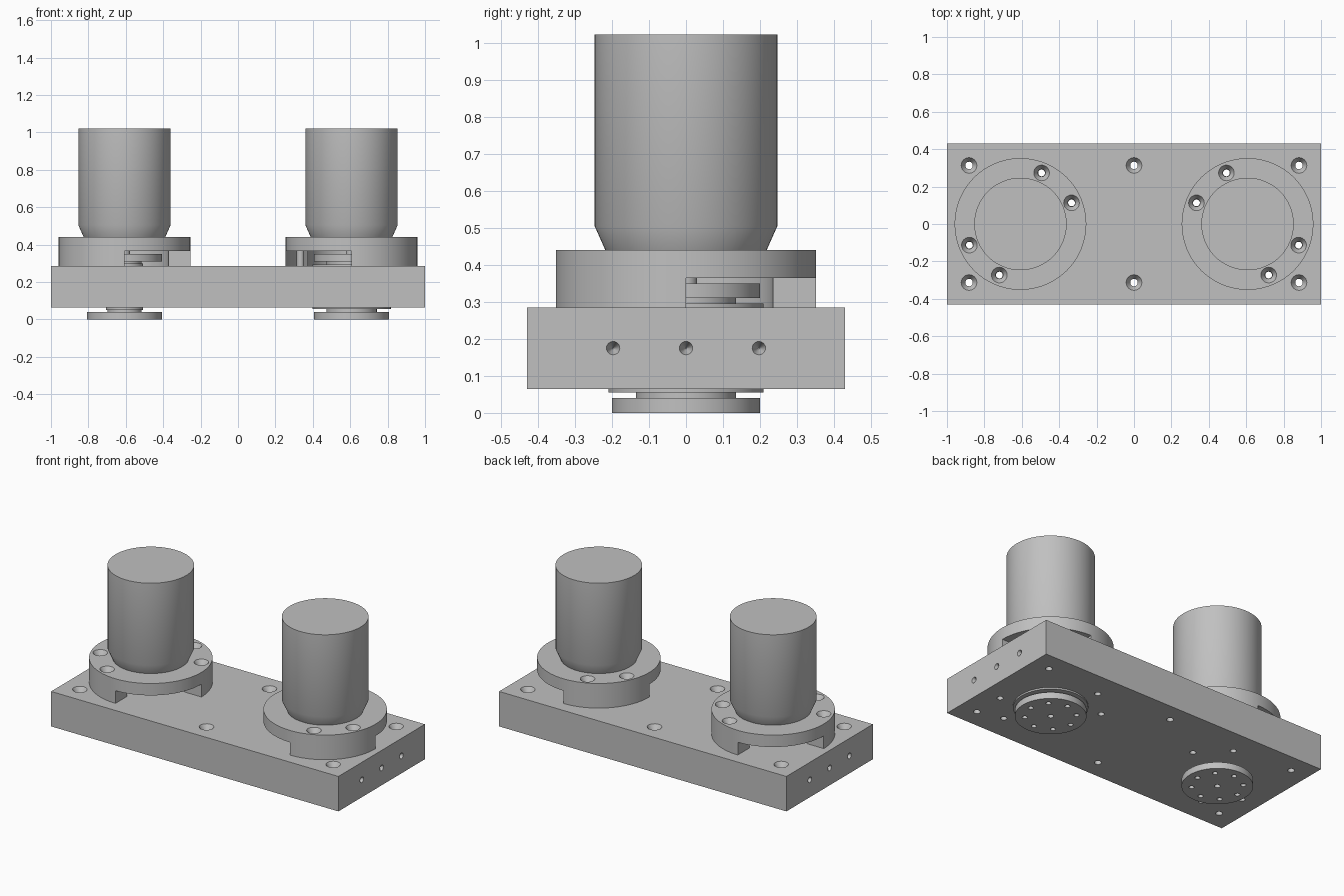
import bpy, bmesh
from math import cos, sin, pi, radians
from mathutils import Matrix, Vector

cube = bpy.data.objects.get("Cube")
if cube:
    bpy.data.objects.remove(cube, do_unlink=True)

metal = bpy.data.materials.new("plain grey metal")
metal.use_nodes = True
metal.diffuse_color = (0.53, 0.53, 0.53, 1)
metal.node_tree.nodes["Principled BSDF"].inputs["Base Color"].default_value = metal.diffuse_color


def lathe(bm, profile, matrix=Matrix(), segs=64):
    """Add a closed solid turned round z from (radius, height) points, low to high."""
    rings = [[bm.verts.new(matrix @ Vector((r * cos(2 * pi * i / segs), r * sin(2 * pi * i / segs), z)))
              for i in range(segs)] for r, z in profile]
    for a, b in zip(rings, rings[1:]):
        for i in range(segs):
            j = (i + 1) % segs
            bm.faces.new((a[i], a[j], b[j], b[i]))
    bm.faces.new(rings[0][::-1])
    bm.faces.new(rings[-1])


def box(bm, low, high):
    size = [h - l for l, h in zip(low, high)]
    mid = [(l + h) / 2 for l, h in zip(low, high)]
    bmesh.ops.create_cube(bm, size=1, matrix=Matrix.Translation(mid) @ Matrix.Diagonal((*size, 1)))


def make(name, build):
    bm = bmesh.new()
    build(bm)
    bmesh.ops.recalc_face_normals(bm, faces=bm.faces[:])
    mesh = bpy.data.meshes.new(name)
    bm.to_mesh(mesh)
    bm.free()
    mesh.materials.append(metal)
    obj = bpy.data.objects.new(name, mesh)
    bpy.context.collection.objects.link(obj)
    return obj


def cut(obj, build):
    """Subtract a solid and bake the result."""
    cutter = make("cutter", build)
    cutter.hide_render = True
    mod = obj.modifiers.new("cut", "BOOLEAN")
    mod.operation, mod.solver, mod.object = "DIFFERENCE", "EXACT", cutter
    mesh = bpy.data.meshes.new_from_object(obj.evaluated_get(bpy.context.evaluated_depsgraph_get()))
    obj.modifiers.clear()
    obj.data = mesh
    bpy.data.objects.remove(cutter, do_unlink=True)


def smooth(obj):
    bpy.ops.object.select_all(action="DESELECT")
    obj.select_set(True)
    bpy.context.view_layer.objects.active = obj
    bpy.ops.object.shade_smooth_by_angle(angle=radians(25))


def at(x, y, z=0):
    return Matrix.Translation((x, y, z))


PLATE_LOW, PLATE_TOP, ROOF, FLANGE_TOP = 0.065, 0.285, 0.365, 0.44
MOTOR_X = 0.607


def screw_hole(bm, x, y, top):
    """Countersunk through hole."""
    lathe(bm, [(0.02, -0.1), (0.02, top - 0.035), (0.042, top), (0.042, top + 0.05)], at(x, y), 24)


def bolt_spots(side):
    """Four flange bolts, in two opposite quadrants."""
    for s in (1, -1):
        for a, b in ((0.273, 0.113), (0.113, 0.273)):
            yield side * (MOTOR_X + s * a), -s * b


# base plate with screw holes, bolt holes and end dimples
plate = make("base_plate", lambda bm: box(bm, (-1, -0.43, PLATE_LOW), (1, 0.43, PLATE_TOP)))


def plate_holes(bm):
    for y in (-0.313, 0.313):
        for x in (-0.882, 0, 0.882):
            screw_hole(bm, x, y, PLATE_TOP)
    for side in (-1, 1):
        for x, y in bolt_spots(side):
            lathe(bm, [(0.018, -0.1), (0.018, 0.5)], at(x, y), 24)
        for y in (-0.197, 0, 0.197):
            turn = Matrix.Rotation(side * pi / 2, 4, "Y")
            lathe(bm, [(0.002, -0.045), (0.018, 0), (0.018, 0.02)], at(side, y, 0.175) @ turn, 24)


cut(plate, plate_holes)
smooth(plate)

for side, label in ((1, "left"), (-1, "right")):
    cx = side * MOTOR_X

    # mounting flange: a disc standing on two opposite quarter walls
    flange = make(label + "_flange", lambda bm: lathe(
        bm, [(0.352, PLATE_TOP), (0.352, FLANGE_TOP)], at(cx, 0), 96))
    cut(flange, lambda bm: lathe(bm, [(0.235, 0.2), (0.235, ROOF)], at(cx, 0)))
    for s in (1, -1):
        ends = sorted((cx, cx + s * side * 0.5))
        depth = sorted((0, s * 0.5))
        cut(flange, lambda bm: box(bm, (ends[0], depth[0], 0.2), (ends[1], depth[1], ROOF)))

    def flange_holes(bm):
        for x, y in bolt_spots(side):
            screw_hole(bm, x, y, FLANGE_TOP)

    cut(flange, flange_holes)
    smooth(flange)

    # motor can with tapered foot
    smooth(make(label + "_motor", lambda bm: lathe(
        bm, [(0.218, FLANGE_TOP), (0.247, 0.505), (0.247, 1.022)], at(cx, 0))))

    # motor shaft
    smooth(make(label + "_shaft", lambda bm: lathe(bm, [(0.03, 0.34), (0.03, ROOF + 0.01)], at(cx, 0), 32)))

    # hubs below and above the plate, one the mirror of the other
    if side > 0:
        profile = [(0.2, 0), (0.2, 0.04), (0.135, 0.04), (0.135, 0.055),
                   (0.21, 0.055), (0.21, PLATE_LOW + 0.002)]
    else:
        profile = [(0.2, 0), (0.2, 0.04), (0.09, 0.04), (0.09, 0.052),
                   (0.1, 0.052), (0.1, PLATE_LOW + 0.002)]

    def hub_holes(bm):
        lathe(bm, [(0.017, -0.02), (0.017, 0.03)], at(cx, 0), 20)
        for i in range(8):
            a = i * pi / 4
            lathe(bm, [(0.015, -0.02), (0.015, 0.03)], at(cx + 0.145 * cos(a), 0.145 * sin(a)), 20)

    hub = make(label + "_lower_hub", lambda bm: lathe(bm, profile, at(cx, 0)))
    cut(hub, hub_holes)
    smooth(hub)
    smooth(make(label + "_upper_hub", lambda bm: lathe(
        bm, [(r, 0.35 - z) for r, z in reversed(profile)], at(cx, 0))))
